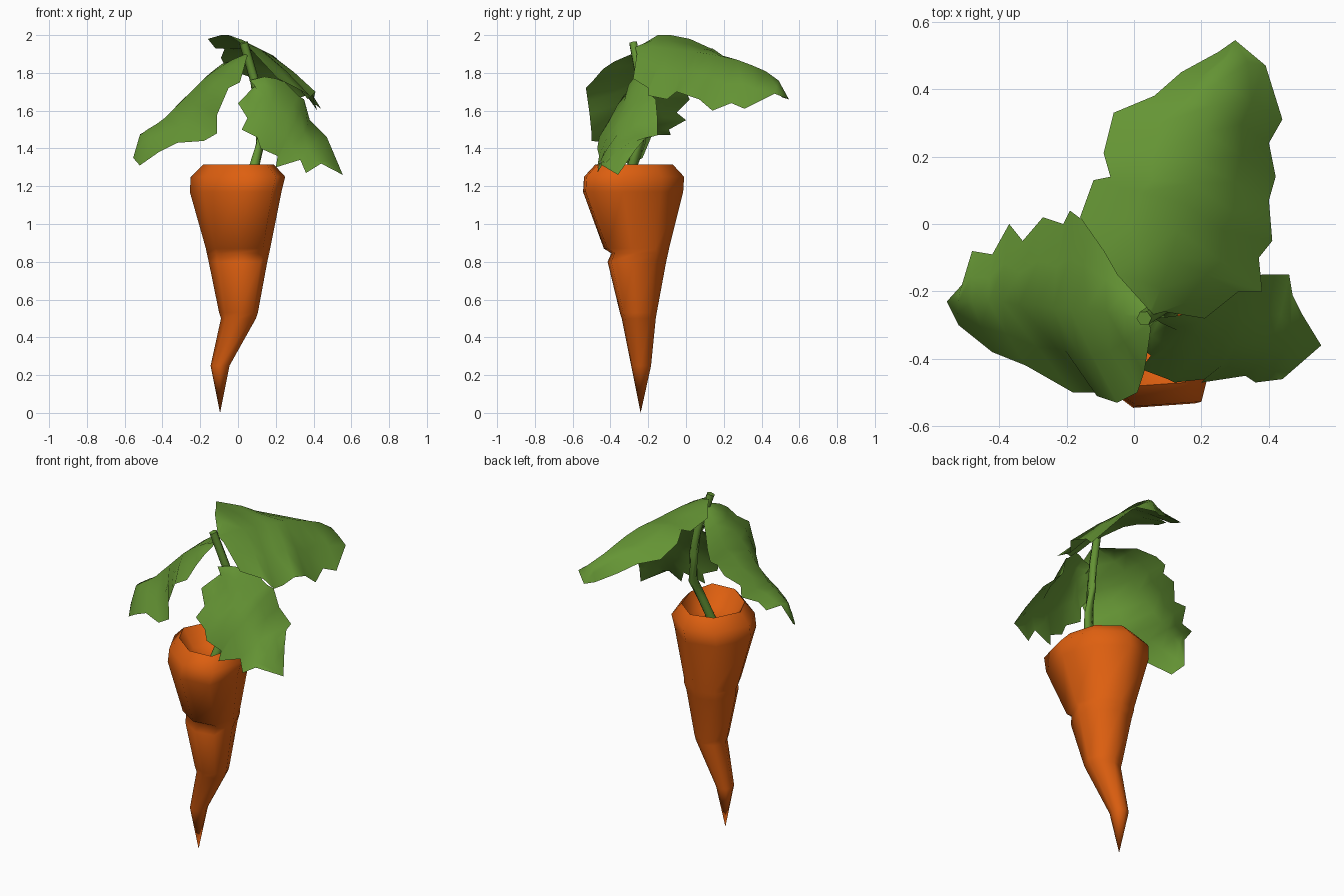
import bpy, bmesh, math
from mathutils import Vector

default_cube = bpy.data.objects.get("Cube")
if default_cube:
    bpy.data.objects.remove(default_cube, do_unlink=True)


def make_material(name, colour):
    material = bpy.data.materials.new(name)
    material.use_nodes = True
    material.diffuse_color = (*colour, 1)
    shader = material.node_tree.nodes["Principled BSDF"]
    shader.inputs["Base Color"].default_value = (*colour, 1)
    shader.inputs["Roughness"].default_value = 0.8
    return material


orange = make_material("carrot_orange", (0.73, 0.115, 0.005))
green = make_material("leaf_green", (0.13, 0.30, 0.035))


def hundredths(points):
    """Turn points given in hundredths of a unit into vectors."""
    return [Vector(point) / 100 for point in points]


def loft(name, rows, material, closed, caps=False):
    """Join rows of points into a smooth skin; closed rows form a tube."""
    bm = bmesh.new()
    grid = [[bm.verts.new(point) for point in row] for row in rows]
    count = len(rows[0])
    for lower, upper in zip(grid, grid[1:]):
        for i in range(count if closed else count - 1):
            j = (i + 1) % count
            bm.faces.new((lower[i], lower[j], upper[j], upper[i]))
    if caps:
        bm.faces.new(grid[0][::-1])
        bm.faces.new(grid[-1])
    bmesh.ops.remove_doubles(bm, verts=bm.verts[:], dist=0.0005)
    bmesh.ops.dissolve_degenerate(bm, edges=bm.edges[:], dist=0.0001)
    bmesh.ops.recalc_face_normals(bm, faces=bm.faces[:])
    mesh = bpy.data.meshes.new(name)
    bm.to_mesh(mesh)
    bm.free()
    mesh.materials.append(material)
    mesh.shade_smooth()
    mesh.set_sharp_from_angle(angle=math.radians(75))
    obj = bpy.data.objects.new(name, mesh)
    bpy.context.collection.objects.link(obj)
    return obj


# Root: eight-sided rings as (height, x min, x max, y min, y max), in hundredths,
# from the tip over the front crease and rim into the hollow crown; the section
# is even at the tip and grows lopsided towards the shoulder
shoulder_section = [(0.04, -1), (0.8, -0.95), (1, -0.2), (0.75, 0.55),
                    (0.1, 1), (-0.6, 0.82), (-1, 0.1), (-0.7, -0.49)]
root_rings = [
    (0, -9.5, -9.5, -24, -24),
    (25, -14.5, -4.5, -29, -18.5),
    (50, -9, 9.5, -34, -16),
    (53, -10, 10.5, -35, -15.5),
    (80, -15.5, 15.5, -41.5, -10.5),
    (84.5, -16.5, 16.5, -39.5, -9.5),
    (87, -17, 17, -43.5, -9),
    (117, -25.5, 23, -54.5, -1.5),
    (125, -25, 25, -54, -1),
    (131.5, -18.5, 19, -48, -7),
    (122, -11, 15, -41, -15),
    (119, 4, 4, -29, -29),
]


def root_ring(z, x0, x1, y0, y1):
    ring = []
    for i, corner in enumerate(shoulder_section):
        angle = math.tau * (i / 8 - 0.25)
        even = Vector((math.cos(angle), math.sin(angle)))
        u, v = even.lerp(Vector(corner), min(1, z / 117))
        ring.append(((x0 + x1) / 2 + (x1 - x0) / 2 * u,
                     (y0 + y1) / 2 + (y1 - y0) / 2 * v, z))
    return hundredths(ring)


loft("carrot_root", [root_ring(*ring) for ring in root_rings], orange, True)

# Stem: a six-sided tube that leans out of the crown and bends back at the top
stem_path = hundredths([(5, -32, 118), (9, -28, 132), (12, -24, 143),
                        (11, -23, 160), (9, -24, 175), (3, -28, 196)])
stem_rows = []
for i, centre in enumerate(stem_path):
    before, after = stem_path[max(i - 1, 0)], stem_path[min(i + 1, len(stem_path) - 1)]
    turn = (after - before).to_track_quat("Z", "Y")
    radius = 0.028 - 0.001 * i
    angles = [math.tau * k / 6 for k in range(6)]
    stem_rows.append([centre + turn @ Vector((radius * math.cos(a), radius * math.sin(a), 0))
                      for a in angles])
loft("stem", stem_rows, green, True, caps=True)


# Leaves: a ragged edge on each side of a midrib, listed from base to tip
def make_leaf(name, edge_a, rib, edge_b, bulge):
    rows = []
    for a, m, b in zip(*map(hundredths, (edge_a, rib, edge_b))):
        swell = Vector(bulge) * min(1, (a - b).length / 0.3)
        rows.append([a, (a + m) / 2 + swell, m, (m + b) / 2 + swell, b])
    return loft(name, rows, green, False)


make_leaf(
    "back_leaf",
    [(4, -25, 194), (-5, -15, 200), (-9, -8, 200), (-16, 2, 198), (-12, 13, 193),
     (-7, 14, 193), (-9, 21, 188), (-6, 33, 182), (6, 38, 178), (14, 45, 173),
     (25, 51, 167), (30, 54.5, 166)],
    [(5, -27, 194), (8, -19, 194), (11, -10, 193), (13, -2, 192), (15, 6, 191),
     (17, 12, 190), (19, 18, 189), (21, 27, 187), (23, 35, 184), (25, 42, 181),
     (28, 49, 176), (30, 54.5, 166)],
    [(9, -26, 190), (21, -28, 177), (31, -20, 172), (38, -20, 168), (37, -10, 166),
     (41, -5, 170), (40, 7, 166), (42, 14, 160), (40, 24, 164), (44, 31, 161),
     (39, 47, 169), (30, 54.5, 166)],
    (0.004, 0, 0.006))

make_leaf(
    "right_leaf",
    [(4, -25, 188), (-2, -14, 185), (-8, -7, 184), (-15, 1, 178), (-19, 4, 173),
     (-21, 0, 170), (-27, 2, 166), (-33, -5, 159), (-37, 0, 155), (-42, -9, 150),
     (-48, -8, 147), (-51, -18, 147), (-55.5, -23, 135)],
    [(4, -28, 190), (-3, -27, 187), (-8, -26, 184), (-14, -25, 180), (-19, -25, 176),
     (-24, -25, 171), (-29, -24, 166), (-34, -24, 161), (-39, -23, 156), (-43, -23, 153),
     (-48, -23, 150), (-52, -23, 147), (-55.5, -23, 135)],
    [(5, -31, 189), (4, -38, 186), (3, -44, 182), (1, -50, 175), (-5, -53, 172),
     (-8, -52, 165), (-11, -51, 158), (-11, -50, 148), (-18, -50, 144), (-32, -42, 143),
     (-42, -38, 138), (-52, -30, 131), (-55.5, -23, 135)],
    (-0.004, 0, 0.008))

make_leaf(
    "left_leaf",
    [(9, -27, 174), (6, -28, 176), (14, -27, 178), (20, -23, 177), (25, -20, 175),
     (32, -18, 168), (35, -16, 166), (38, -15, 155), (46, -15, 147), (47, -21, 146),
     (50, -27, 139), (55.5, -36, 126)],
    [(9, -27, 173), (10, -30, 171), (14, -32, 168), (18, -33, 164), (22, -34, 160),
     (26, -35, 157), (30, -36, 153), (35, -36, 148), (40, -37, 143), (45, -37, 138),
     (50, -37, 132), (55.5, -36, 126)],
    [(6, -29, 170), (0, -35, 164), (5, -39, 156), (2, -43, 150), (10, -46, 146),
     (12, -47, 140), (21, -46, 136), (20, -47, 130), (33, -45, 134), (36, -47, 127),
     (44, -46, 132), (55.5, -36, 126)],
    (0.005, -0.01, 0.01))
